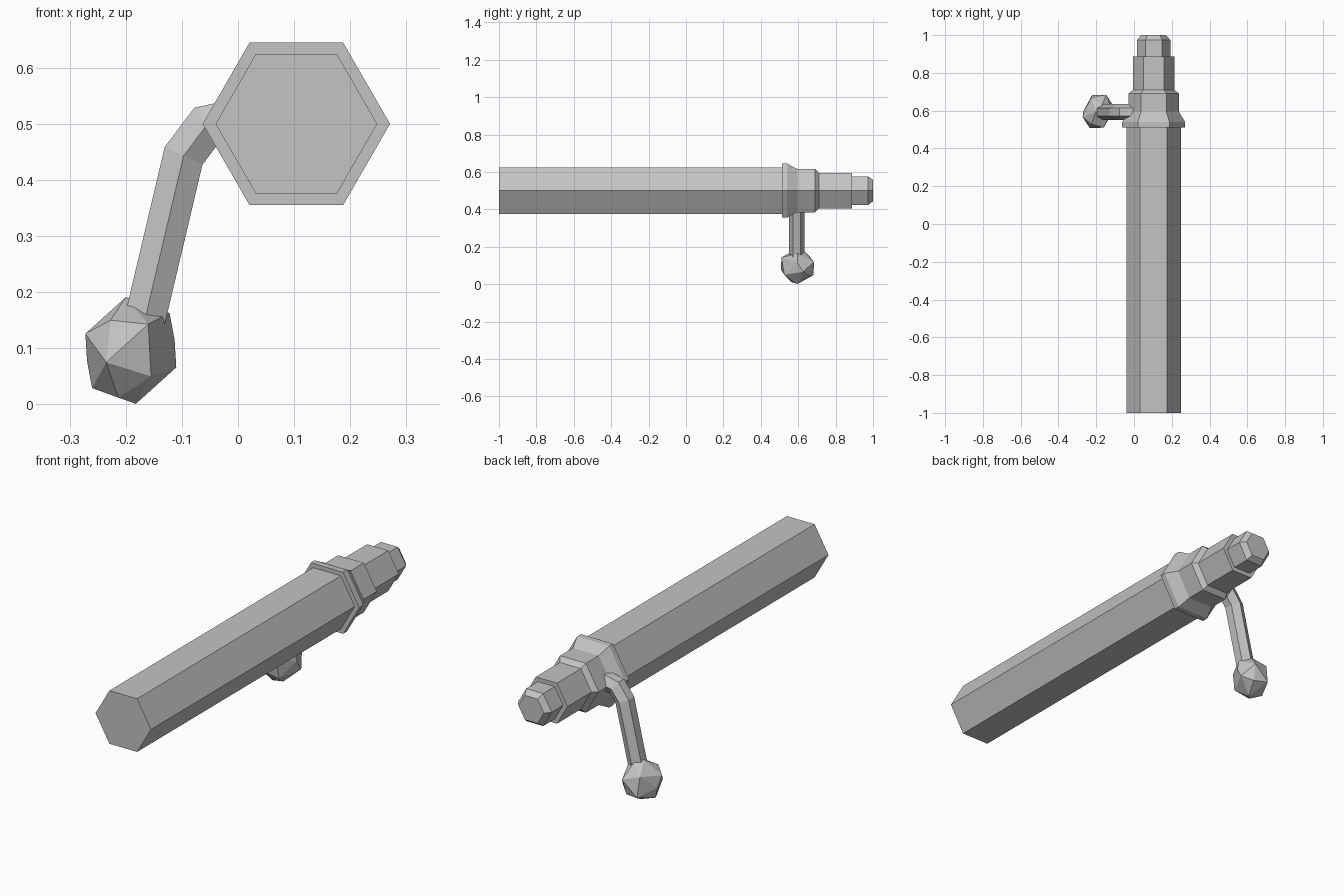
import bpy, bmesh
from math import cos, sin, radians
from mathutils import Vector

cube = bpy.data.objects.get("Cube")
if cube:
    bpy.data.objects.remove(cube, do_unlink=True)

steel = bpy.data.materials.new("plain_grey_steel")
steel.use_nodes = True
GREY = (0.55, 0.55, 0.55, 1)
steel.diffuse_color = GREY
steel.node_tree.nodes["Principled BSDF"].inputs["Base Color"].default_value = GREY

AXIS_X, AXIS_Z = 0.104, 0.5      # centre line of the hexagonal bolt
SIDES = 6


def finish(name, bm):
    bmesh.ops.recalc_face_normals(bm, faces=bm.faces)
    mesh = bpy.data.meshes.new(name)
    bm.to_mesh(mesh)
    bm.free()
    mesh.materials.append(steel)
    obj = bpy.data.objects.new(name, mesh)
    bpy.context.collection.objects.link(obj)
    return obj


def skin(name, rings):
    """Bridge equal rings of points and cap both ends."""
    bm = bmesh.new()
    loops = [[bm.verts.new(p) for p in ring] for ring in rings]
    for a, b in zip(loops, loops[1:]):
        for i in range(SIDES):
            j = (i + 1) % SIDES
            bm.faces.new((a[i], a[j], b[j], b[i]))
    bm.faces.new(loops[0])
    bm.faces.new(loops[-1])
    return finish(name, bm)


def hex_part(name, profile):
    """Six-sided turned part from (y, radius) steps along the bolt axis."""
    angles = [radians(360 / SIDES * k) for k in range(SIDES)]
    return skin(name, [[(AXIS_X + r * cos(a), y, AXIS_Z + r * sin(a))
                        for a in angles] for y, r in profile])


# Long body, stepped collar and rear end
hex_part("bolt_body", [(-1, 0.144), (0.53, 0.144)])
hex_part("bolt_collar", [(0.512, 0.167), (0.54, 0.167), (0.595, 0.134),
                         (0.69, 0.134), (0.71, 0.11)])
hex_part("rear_sleeve", [(0.70, 0.11), (0.888, 0.11)])
hex_part("rear_cap", [(0.88, 0.088), (0.974, 0.088), (1.0, 0.066)])


# Bent handle: mitred hexagonal sweep in the x-z plane
HANDLE_Y, HANDLE_R = 0.592, 0.042
path = [Vector(p) for p in ((0.03, 0.515), (-0.057, 0.496),
                            (-0.097, 0.443), (-0.178, 0.1))]
rings = []
for i, p in enumerate(path):
    before = (p - path[i - 1]).normalized() if i else None
    after = (path[i + 1] - p).normalized() if i + 1 < len(path) else None
    tangent = ((before or after) + (after or before)).normalized()
    side = Vector((-tangent.y, tangent.x)) / tangent.dot(before or after)
    ring = []
    for k in range(SIDES):
        a = radians(90 + 60 * k)
        q = p + side * (HANDLE_R * cos(a))
        ring.append((q.x, HANDLE_Y + HANDLE_R * sin(a), q.y))
    rings.append(ring)
skin("bolt_handle", rings)


# Faceted knob: hull of a few corners and their opposites
centre = Vector((-0.191, 0.596, 0.096))
corners = [(-0.044, -0.088, -0.021), (-0.036, -0.067, 0.054),
           (0.031, -0.086, 0.047), (0.036, -0.07, -0.046),
           (-0.022, -0.035, -0.084), (0.078, 0, 0.019),
           (-0.081, -0.03, 0.030), (-0.069, 0, -0.067),
           (-0.009, 0, 0.095)]
bm = bmesh.new()
for c in corners:
    for sign in (1, -1):
        bm.verts.new(centre + Vector(c) * sign)
hull = bmesh.ops.convex_hull(bm, input=bm.verts)
loose = [v for v in bm.verts if not v.link_faces]
bmesh.ops.delete(bm, geom=loose, context='VERTS')
finish("handle_knob", bm)
